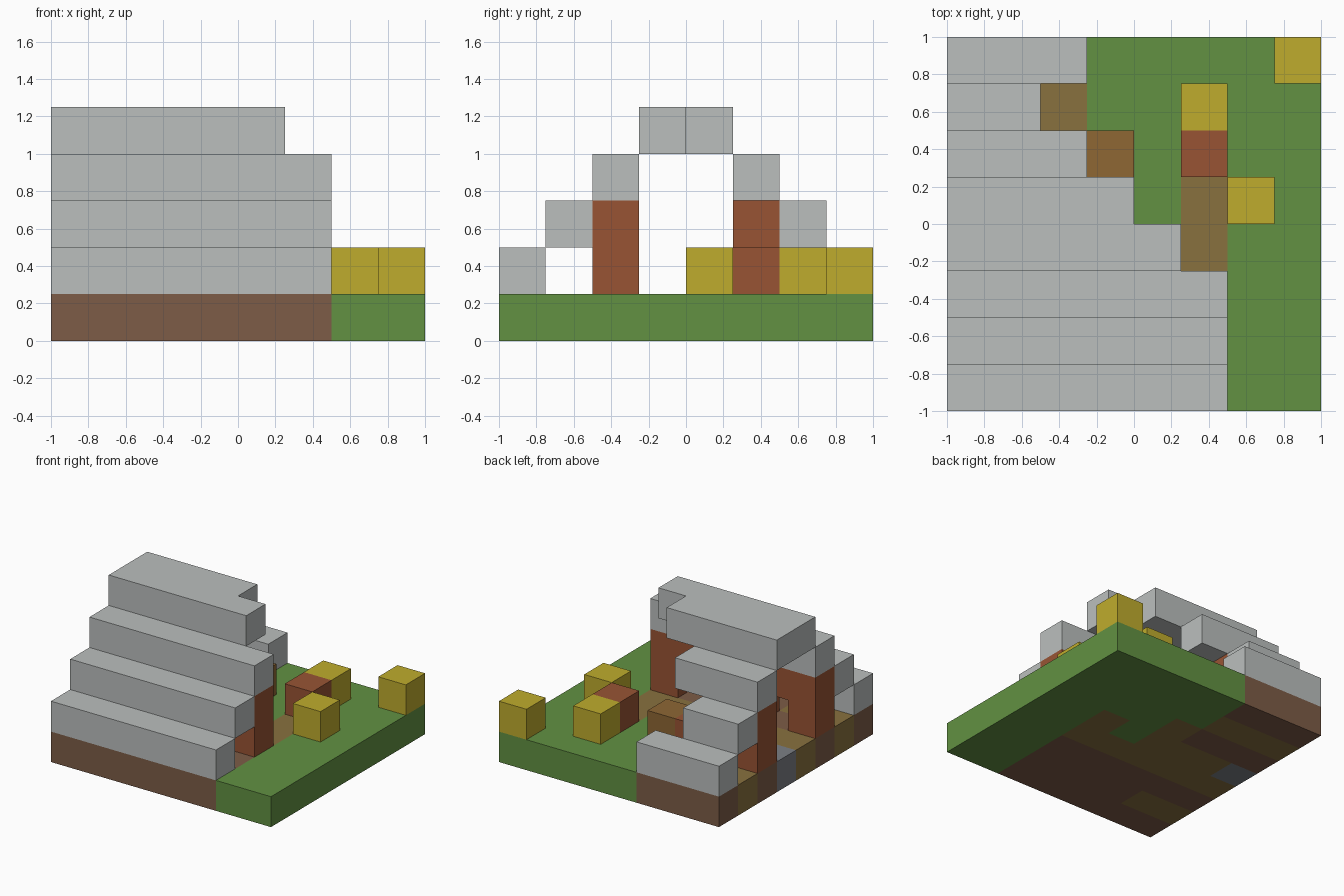
import bpy
import bmesh
from mathutils import Vector

cube = bpy.data.objects.get("Cube")
if cube:
    bpy.data.objects.remove(cube, do_unlink=True)

C = 0.25  # size of one block


def linear(v):
    v /= 255
    return v / 12.92 if v <= 0.04045 else ((v + 0.055) / 1.055) ** 2.4


def material(name, hexcode):
    rgb = [linear(b) for b in bytes.fromhex(hexcode)]
    mat = bpy.data.materials.new(name)
    mat.use_nodes = True
    mat.diffuse_color = (*rgb, 1)
    bsdf = mat.node_tree.nodes["Principled BSDF"]
    bsdf.inputs["Base Color"].default_value = (*rgb, 1)
    bsdf.inputs["Roughness"].default_value = 0.9
    return mat


grass = material("grass_green", "629142")
dirt = material("dirt_brown", "7D5C47")
planks = material("plank_olive", "89713F")
rock = material("rock_grey", "7C7F85")
slate = material("roof_grey", "BBBFBE")
brick = material("brick_red", "985434")
hay = material("hay_yellow", "BFAC2D")
wood = material("table_wood", "8E6734")


def finish(name, bm, mats):
    mesh = bpy.data.meshes.new(name)
    bm.to_mesh(mesh)
    bm.free()
    for m in mats:
        mesh.materials.append(m)
    obj = bpy.data.objects.new(name, mesh)
    bpy.context.collection.objects.link(obj)
    return obj


def block(name, mat, col, row, layer, wide=1, tall=1):
    """Box placed by grid column (x), row (y) and layer (z)."""
    bm = bmesh.new()
    bmesh.ops.create_cube(bm, size=C)
    for v in bm.verts:
        v.co.x = v.co.x * wide + (col + wide / 2) * C - 1
        v.co.y += (row + 0.5) * C - 1
        v.co.z = v.co.z * tall + (layer + tall / 2) * C
    return finish(name, bm, [mat])


# Ground slab, cut into tiles; rows run from back to front
plan = ["ddd" "ggggg",
        "ppp" "ggggg",
        "dddp" "gggg",
        "rppp" "gpgg",
        "pppppp" "gg",
        "dddddd" "gg",
        "ppdddd" "gg",
        "dddddd" "gg"]
bm = bmesh.new()
bmesh.ops.create_cube(bm, size=1)
for v in bm.verts:
    v.co = Vector((v.co.x * 2, v.co.y * 2, (v.co.z + 0.5) * C))
for axis in (Vector((1, 0, 0)), Vector((0, 1, 0))):
    for k in range(-3, 4):
        bmesh.ops.bisect_plane(bm, geom=bm.verts[:] + bm.edges[:] + bm.faces[:],
                               plane_co=axis * k * C, plane_no=axis)
bm.normal_update()
for f in bm.faces:
    p = f.calc_center_median() - f.normal * C / 2
    col, row = int((p.x + 1) / C), int((p.y + 1) / C)
    f.material_index = "gdpr".index(plan[7 - row][col])
finish("ground", bm, [grass, dirt, planks, rock])

# Stepped roof: (length, layer) for each row from front to back
steps = [(6, 1), (6, 2), (6, 3), (5, 4), (4, 4), (3, 3), (2, 2), (3, 1)]
for row, (length, layer) in enumerate(steps):
    block(f"roof_step_{row + 1}", slate, 0, row, layer, wide=length)

# Front wall: pillars with two openings under a lintel
block("front_wall_lintel", brick, 0, 2, 2, wide=6)
for col, wide in ((0, 1), (2, 2), (5, 1)):
    block(f"front_wall_pillar_{col}", brick, col, 2, 1, wide=wide)

# Broken back wall
block("back_wall", brick, 0, 5, 1, wide=2, tall=2)
block("back_wall_stub", brick, 2, 5, 1)
block("loose_brick", brick, 5, 5, 1)

# Table and hay bales
block("table", wood, 3, 5, 1)
for n, (col, row) in enumerate(((5, 6), (6, 4), (7, 7))):
    block(f"hay_bale_{n + 1}", hay, col, row, 1)
